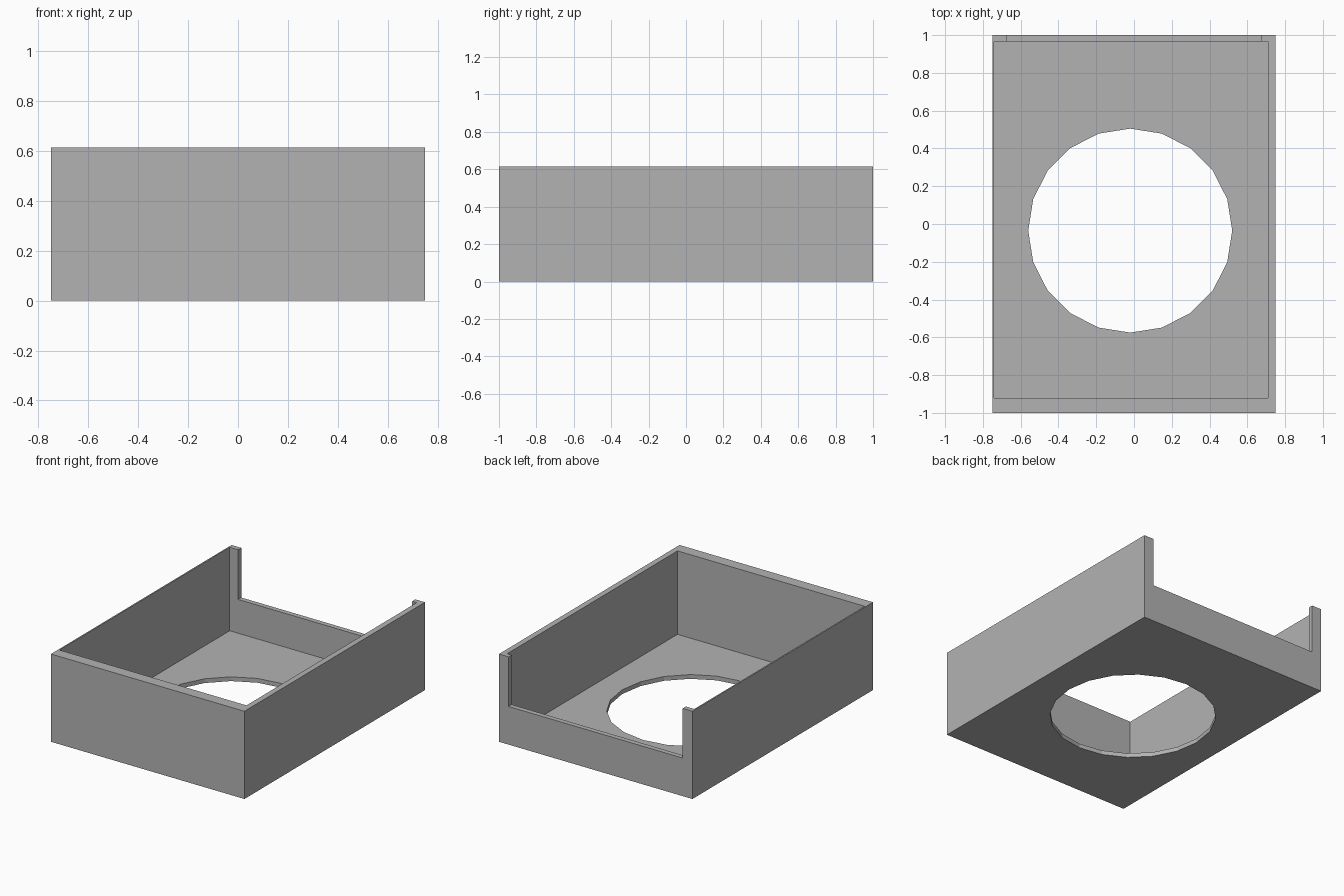
import bpy
import math
from mathutils import Vector

cube = bpy.data.objects.get("Cube")
if cube:
    bpy.data.objects.remove(cube, do_unlink=True)

grey = bpy.data.materials.new("plain_grey")
grey.use_nodes = True
colour = (0.45, 0.45, 0.45, 1)
grey.diffuse_color = colour
grey.node_tree.nodes["Principled BSDF"].inputs["Base Color"].default_value = colour


def box(name, low, high):
    """Box between two opposite corners."""
    low, high = Vector(low), Vector(high)
    bpy.ops.mesh.primitive_cube_add(size=1, location=(low + high) / 2)
    obj = bpy.context.object
    obj.name = name
    obj.scale = high - low
    bpy.ops.object.transform_apply(location=False, rotation=False, scale=True)
    obj.data.materials.append(grey)
    return obj


def cut(target, cutter):
    """Subtract the cutter and keep it hidden."""
    mod = target.modifiers.new(cutter.name, 'BOOLEAN')
    mod.operation = 'DIFFERENCE'
    mod.solver = 'EXACT'
    mod.object = cutter
    bpy.context.view_layer.objects.active = target
    bpy.ops.object.modifier_apply(modifier=mod.name)
    bpy.data.objects.remove(cutter, do_unlink=True)


height = 0.615
floor = 0.03

# Open tray body
tray = box("open_tray", (-0.75, -1, 0), (0.75, 1, height))

# Inner cavity with unequal wall thicknesses
cut(tray, box("cavity_cutter", (-0.74, -0.92, floor), (0.71, 0.965, 1)))

# Wide notch in the back wall, leaving a post at each end
cut(tray, box("notch_cutter", (-0.675, 0.9, 0.267), (0.675, 1.1, 1)))

# Round opening in the floor
bpy.ops.mesh.primitive_cylinder_add(vertices=20, radius=0.54, depth=0.4,
                                    location=(-0.02, -0.035, 0))
hole = bpy.context.object
hole.name = "hole_cutter"
hole.data.materials.append(grey)
cut(tray, hole)
